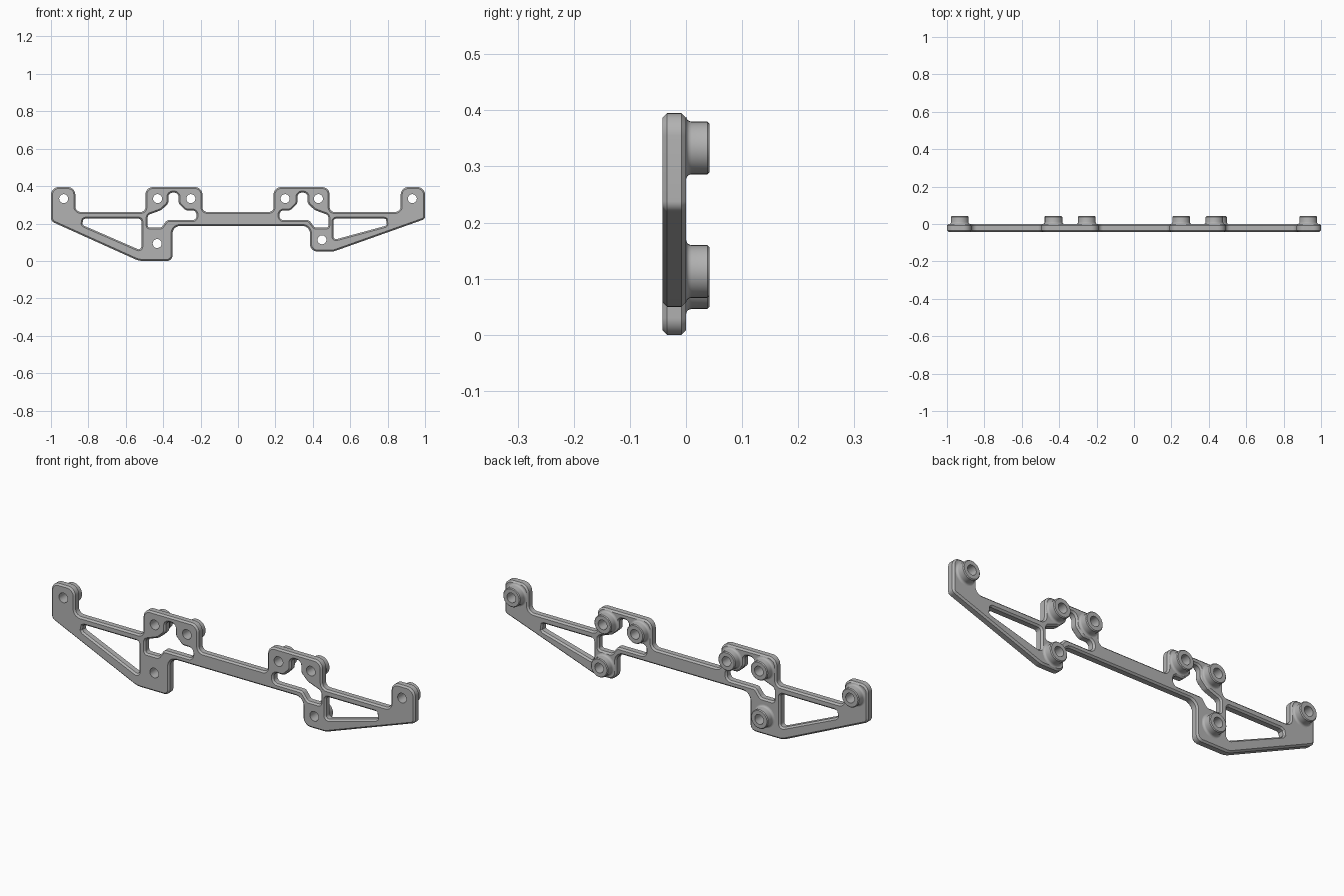
import bpy, bmesh, math
from mathutils import Vector

cube = bpy.data.objects.get("Cube")
if cube:
    bpy.data.objects.remove(cube, do_unlink=True)

FRONT, BACK, CHAMFER = -0.042, 0.0, 0.008
BOSS_TOP, HOLE_R = 0.042, 0.024

grey = bpy.data.materials.new("satin grey")
grey.use_nodes = True
colour = (0.45, 0.45, 0.45, 1)
grey.diffuse_color = colour
grey.node_tree.nodes["Principled BSDF"].inputs["Base Color"].default_value = colour


def fillet(corners, steps=7):
    """Round each (x, z, radius) corner of a closed polygon."""
    pts, n = [], len(corners)
    for i, (x, z, r) in enumerate(corners):
        p = Vector((x, z))
        a = (Vector(corners[i - 1][:2]) - p).normalized()
        b = (Vector(corners[(i + 1) % n][:2]) - p).normalized()
        half = a.angle(b) / 2
        centre = p + (a + b).normalized() * (r / math.sin(half))
        start = p + a * (r / math.tan(half)) - centre
        end = p + b * (r / math.tan(half)) - centre
        for k in range(steps + 1):
            t = k / steps
            pts.append(centre + (start.lerp(end, t)).normalized() * r)
    return pts


def circle(x, z, r, n=32):
    return [Vector((x + r * math.cos(math.tau * k / n), z + r * math.sin(math.tau * k / n)))
            for k in range(n)]


def wind(pts, ccw):
    area = sum(pts[i - 1].cross(p) for i, p in enumerate(pts))
    return pts if (area > 0) == ccw else pts[::-1]


def inset(pts, d):
    """Shift a loop to its left, into the material."""
    out, n = [], len(pts)
    for i, p in enumerate(pts):
        t = (p - pts[i - 1]).normalized() + (pts[(i + 1) % n] - p).normalized()
        t.normalize()
        out.append(p + Vector((-t.y, t.x)) * d)
    return out


def finish(bm, name):
    bmesh.ops.recalc_face_normals(bm, faces=bm.faces)
    mesh = bpy.data.meshes.new(name)
    bm.to_mesh(mesh)
    bm.free()
    mesh.materials.append(grey)
    obj = bpy.data.objects.new(name, mesh)
    bpy.context.collection.objects.link(obj)
    bpy.ops.object.select_all(action='DESELECT')
    obj.select_set(True)
    bpy.context.view_layer.objects.active = obj
    bpy.ops.object.shade_smooth_by_angle(angle=math.radians(30))
    return obj


def bridge(bm, a, b):
    for i in range(len(a)):
        bm.faces.new((a[i - 1], a[i], b[i], b[i - 1]))


# Plate outline, counter-clockwise from the lower left foot
outline = fillet([
    (-0.53, 0.0, 0.1), (-0.35, 0.0, 0.03), (-0.35, 0.187, 0.04),
    (0.385, 0.187, 0.04), (0.385, 0.05, 0.04), (0.51, 0.05, 0.08),
    (1.0, 0.224, 0.02), (1.0, 0.395, 0.04), (0.87, 0.395, 0.04),
    (0.87, 0.262, 0.03), (0.49, 0.262, 0.025), (0.49, 0.395, 0.04),
    (0.19, 0.395, 0.04), (0.19, 0.262, 0.025), (-0.19, 0.262, 0.025),
    (-0.19, 0.395, 0.04), (-0.495, 0.395, 0.04), (-0.495, 0.262, 0.025),
    (-0.87, 0.262, 0.03), (-0.87, 0.395, 0.04), (-1.0, 0.395, 0.04),
    (-1.0, 0.212, 0.03)])

# Triangular windows in the two arms
windows = [
    fillet([(-0.91, 0.226, 0.02), (-0.517, 0.226, 0.015), (-0.517, 0.055, 0.014)]),
    fillet([(0.93, 0.226, 0.02), (0.51, 0.226, 0.015), (0.51, 0.112, 0.015)])]


# Branching slot around the bosses, mirrored to both sides
def slot(side):
    return fillet([(side * x, z, r) for x, z, r in [
        (0.318, 0.365, 0.022), (0.372, 0.365, 0.022), (0.372, 0.308, 0.03),
        (0.41, 0.272, 0.03), (0.483, 0.245, 0.02), (0.483, 0.178, 0.012),
        (0.41, 0.178, 0.02), (0.38, 0.218, 0.02), (0.222, 0.218, 0.022),
        (0.222, 0.27, 0.022), (0.28, 0.27, 0.03), (0.318, 0.308, 0.03)]])


bosses = [(s * x, 0.333) for s in (-1, 1) for x in (0.252, 0.43, 0.932)]
bosses += [(-0.432, 0.093), (0.449, 0.113)]

# Chamfered plate: walls for each loop, then filled front and back faces
bm = bmesh.new()
loops = [(wind(outline, True), CHAMFER)]
loops += [(wind(w, False), CHAMFER) for w in windows + [slot(-1), slot(1)]]
loops += [(wind(circle(x, z, HOLE_R), False), 0) for x, z in bosses]
caps = ([], [])
for pts, c in loops:
    levels = [(FRONT, c), (FRONT + c, 0), (BACK - c, 0), (BACK, c)] if c else [(FRONT, 0), (BACK, 0)]
    rings = [[bm.verts.new((p.x, y, p.y)) for p in (inset(pts, d) if d else pts)]
             for y, d in levels]
    for a, b in zip(rings, rings[1:]):
        bridge(bm, a, b)
    for cap, ring in zip(caps, (rings[0], rings[-1])):
        cap += [bm.edges.get((ring[i - 1], ring[i])) for i in range(len(ring))]
for cap in caps:
    bmesh.ops.triangle_fill(bm, edges=cap, use_beauty=True, normal=(0, 1, 0))
finish(bm, "bracket_plate")

# Hollow bosses on the back, with a filleted foot
profile = [(0.047 + 0.01 * (1 - math.sin(a)), 0.01 * (1 - math.cos(a)))
           for a in (math.pi / 2 * k / 4 for k in range(5))]
profile += [(0.047, BOSS_TOP - 0.004), (0.043, BOSS_TOP), (HOLE_R, BOSS_TOP), (HOLE_R, BACK)]
for i, (x, z) in enumerate(bosses):
    bm = bmesh.new()
    rings = [[bm.verts.new((p.x, y, p.y)) for p in circle(x, z, r)] for r, y in profile]
    for a, b in zip(rings, rings[1:]):
        bridge(bm, a, b)
    finish(bm, f"boss_{i + 1}")
